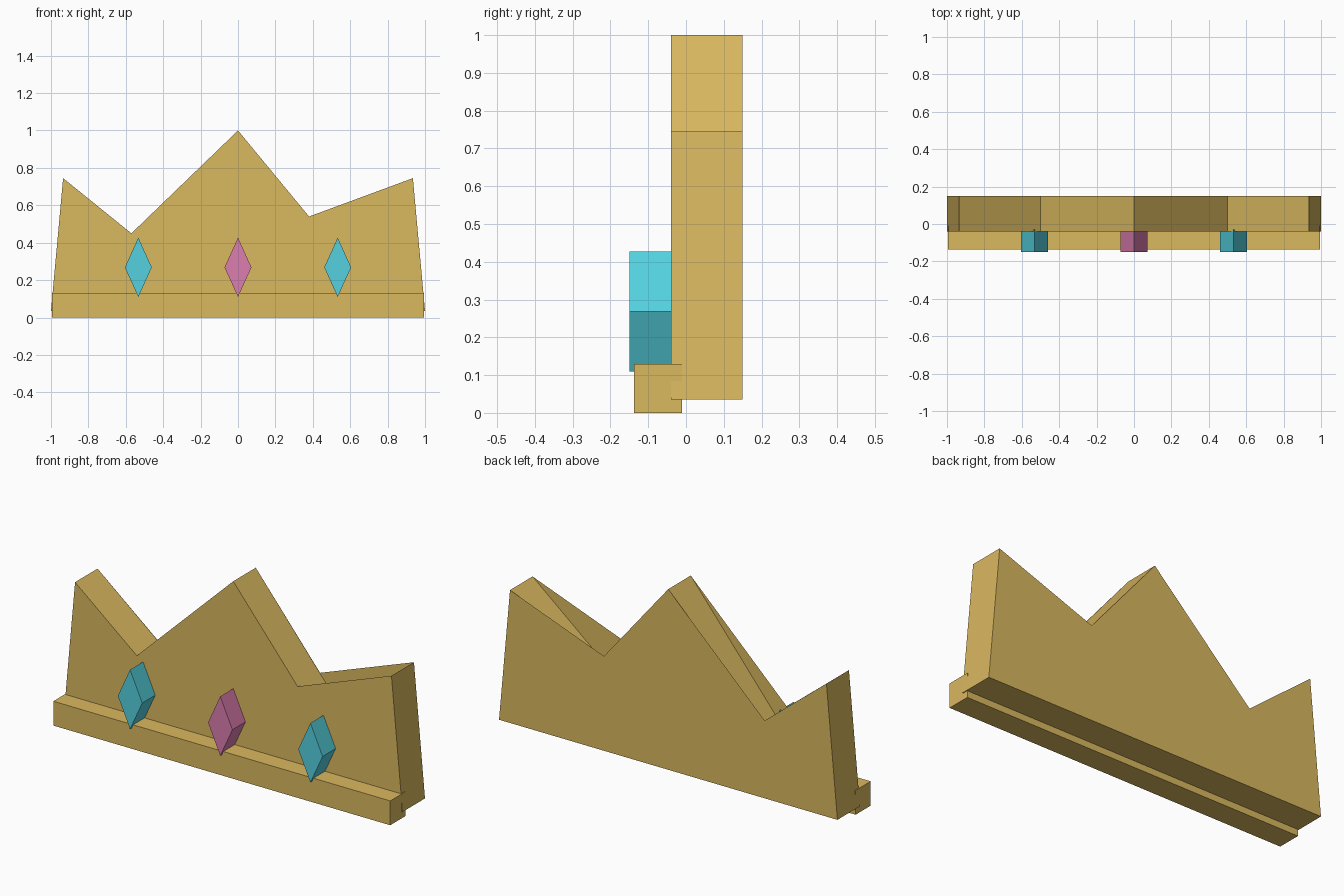
import bpy
import bmesh

cube = bpy.data.objects.get("Cube")
if cube:
    bpy.data.objects.remove(cube, do_unlink=True)


def make_material(name, rgb):
    mat = bpy.data.materials.new(name)
    mat.use_nodes = True
    color = (*rgb, 1.0)
    mat.diffuse_color = color
    mat.node_tree.nodes["Principled BSDF"].inputs["Base Color"].default_value = color
    return mat


gold = make_material("gold", (0.70, 0.48, 0.116))
cyan = make_material("cyan", (0.089, 0.64, 0.745))
pink = make_material("pink", (0.715, 0.207, 0.425))


def add_object(name, bm, mat):
    mesh = bpy.data.meshes.new(name)
    bm.to_mesh(mesh)
    bm.free()
    mesh.materials.append(mat)
    obj = bpy.data.objects.new(name, mesh)
    bpy.context.collection.objects.link(obj)
    return obj


def add_panel(bm, outline, y, flip=False):
    points = reversed(outline) if flip else outline
    bm.faces.new([bm.verts.new((x, y, z)) for x, z in points])


def add_rim(bm, outline, y0, y1):
    for (ax, az), (bx, bz) in zip(outline, outline[1:] + outline[:1]):
        corners = [(ax, y0, az), (ax, y1, az), (bx, y1, bz), (bx, y0, bz)]
        bm.faces.new([bm.verts.new(c) for c in corners])


def prism(name, panel, rim, y0, y1, mat):
    """Front and back panels joined by a rim; outlines run anticlockwise."""
    bm = bmesh.new()
    add_panel(bm, panel, y0)
    add_panel(bm, panel, y1, flip=True)
    add_rim(bm, rim, y0, y1)
    bmesh.ops.remove_doubles(bm, verts=bm.verts, dist=0.0001)
    return add_object(name, bm, mat)


def crown_outline(right_valley, left_valley):
    return [(-1, 0.035), (1, 0.035), (0.935, 0.745), right_valley,
            (0, 1), left_valley, (-0.935, 0.745)]


# Pointed crown: lopsided panels rise above the even, deeper rim between them
prism("crown_body",
      crown_outline((0.38, 0.54), (-0.57, 0.45)),
      crown_outline((0.5, 0.39), (-0.5, 0.39)),
      -0.04, 0.15, gold)

# Band along the foot of the front
w, h = 0.9955, 0.13
band = [(-w, 0), (w, 0), (w, h), (-w, h)]
prism("front_band", band, band, -0.137, -0.01, gold)

# Diamond gems
for name, x, mat in (("right_gem", -0.533, cyan),
                     ("middle_gem", 0, pink),
                     ("left_gem", 0.533, cyan)):
    gem = [(x, 0.11), (x + 0.072, 0.268), (x, 0.427), (x - 0.072, 0.268)]
    prism(name, gem, gem, -0.15, -0.03, mat)
